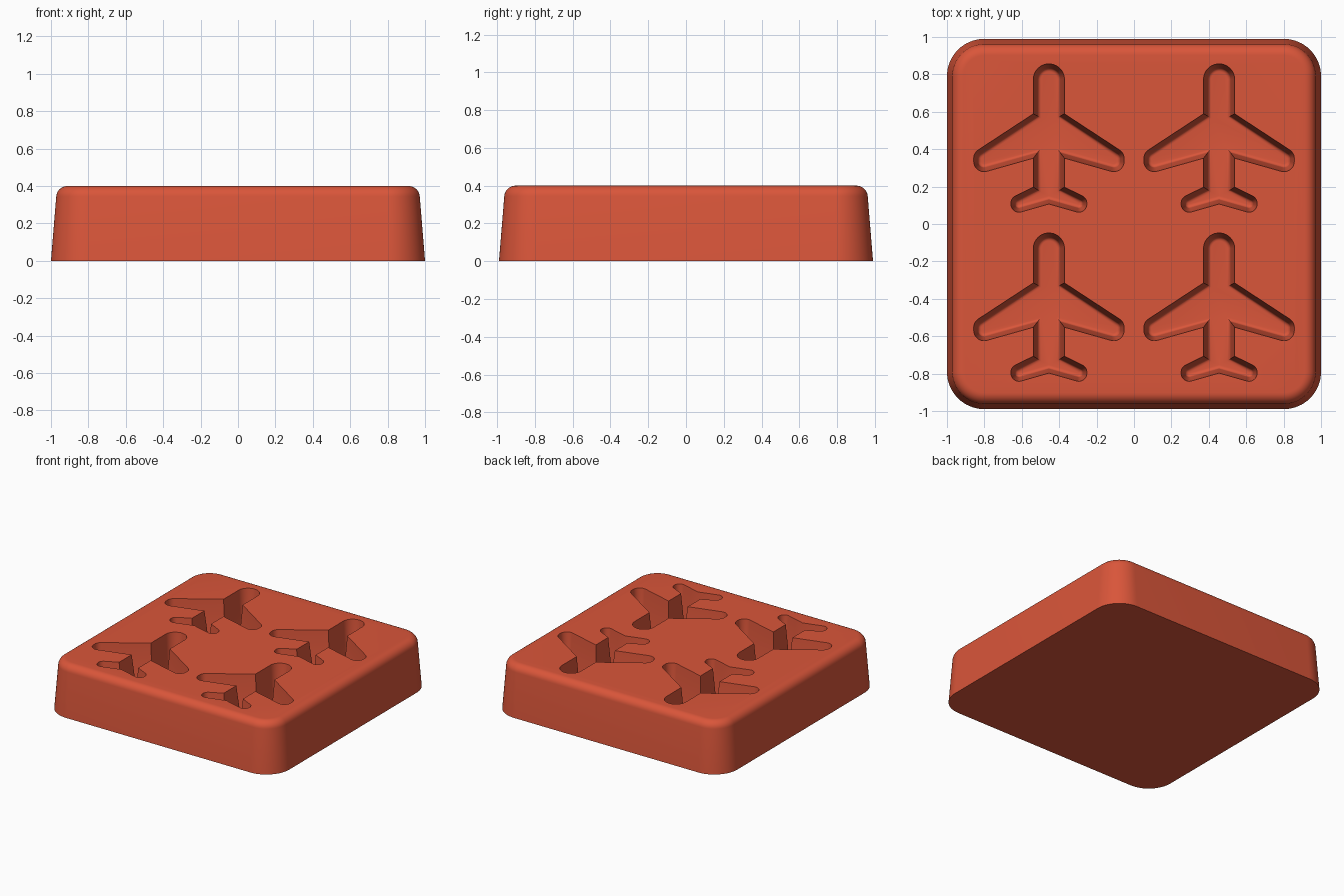
import bpy, bmesh, math
from mathutils import Vector

if "Cube" in bpy.data.objects:
    bpy.data.objects.remove(bpy.data.objects["Cube"], do_unlink=True)

red = bpy.data.materials.new("brick red")
red.use_nodes = True
colour = (0.70, 0.092, 0.042, 1)
red.diffuse_color = colour
red.node_tree.nodes["Principled BSDF"].inputs["Base Color"].default_value = colour


def rounded_outline(corners, inset, steps):
    """Inset a clockwise outline of (x, y, radius) corners and round them."""
    pts = [Vector(c[:2]) for c in corners]
    out = []
    for i, p in enumerate(pts):
        d1 = (p - pts[i - 1]).normalized()
        d2 = (pts[(i + 1) % len(pts)] - p).normalized()
        n1, n2 = Vector((d1.y, -d1.x)), Vector((d2.y, -d2.x))
        miter = (n1 + n2) / (1 + n1.dot(n2))
        convex = d1.x * d2.y - d1.y * d2.x < 0
        if not convex:                       # inner corners stay crisp
            out.append(p + miter * inset)
            continue
        radius = max(corners[i][2] - inset, 0.002)
        centre = p + miter * (inset + radius)
        a1 = math.atan2(-n1.y, -n1.x)
        turn = n1.angle(n2)
        for k in range(steps + 1):
            a = a1 - turn * k / steps
            out.append(centre + radius * Vector((math.cos(a), math.sin(a))))
    return out


def add_stack(bm, corners, levels, steps, offset=(0, 0)):
    """Skin a closed solid through outlines given as (inset, z) levels."""
    rings = [[bm.verts.new((p.x + offset[0], p.y + offset[1], z))
              for p in rounded_outline(corners, inset, steps)]
             for inset, z in levels]
    for a, b in zip(rings, rings[1:]):
        for i in range(len(a)):
            bm.faces.new((a[i - 1], a[i], b[i], b[i - 1]))
    bm.faces.new(rings[0])
    bm.faces.new(rings[-1])


def make_object(name, bm):
    bmesh.ops.recalc_face_normals(bm, faces=bm.faces)
    mesh = bpy.data.meshes.new(name)
    bm.to_mesh(mesh)
    bm.free()
    mesh.materials.append(red)
    ob = bpy.data.objects.new(name, mesh)
    bpy.context.collection.objects.link(ob)
    return ob


def fillet(inset, z, radius, draft, steps, up):
    """Quarter-round levels from a drafted wall into a flat face."""
    return [(inset + radius * (1 - math.cos(a)), z + up * radius * math.sin(a))
            for a in (draft + (math.pi / 2 - draft) * k / steps
                      for k in range(steps + 1))]


# Block: tapered slab with rounded corners and a soft top edge
X, Y, R, H = 1.0, 0.99, 0.2, 0.4
slab = [(-X, Y, R), (X, Y, R), (X, -Y, R), (-X, -Y, R)]
edge = 0.06
bm = bmesh.new()
add_stack(bm, slab, [(0, 0)] + fillet(0.028, H - edge, edge, 0.08, 8, 1), 16)
block = make_object("mould_block", bm)

# Aeroplane pockets: half outline from nose to tail, then mirrored
half = [(0.083, 0.404, 0.0825),    # nose
        (0.083, 0.137, 0),         # wing root, leading edge
        (0.402, -0.072, 0.055),    # wing tip
        (0.402, -0.190, 0.055),
        (0.083, -0.100, 0),        # wing root, trailing edge
        (0.083, -0.255, 0),        # tail root
        (0.203, -0.314, 0.043),    # tail tip
        (0.203, -0.403, 0.043)]
plane = half + [(0, -0.345, 0)] + [(-x, y, r) for x, y, r in reversed(half)]

floor, soft, draft = 0.1, 0.02, 0.022
slope = draft / (H - floor - soft)
levels = [(-0.05 * slope, H + 0.05), (0, H)]
levels += fillet(draft, floor + soft, soft, math.atan(slope), 5, -1)
bm = bmesh.new()
for sx in (-1, 1):
    for sy in (-1, 1):
        add_stack(bm, plane, levels, 10, (sx * 0.455, sy * 0.452))
cutter = make_object("pocket_cutter", bm)
cutter.hide_render = True

# Cut the pockets and discard the cutter
cut = block.modifiers.new("pockets", "BOOLEAN")
cut.operation = "DIFFERENCE"
cut.solver = "EXACT"
cut.object = cutter
for ob in bpy.context.selected_objects:
    ob.select_set(False)
bpy.context.view_layer.objects.active = block
block.select_set(True)
bpy.ops.object.modifier_apply(modifier=cut.name)
bpy.data.objects.remove(cutter, do_unlink=True)
bpy.ops.object.shade_smooth_by_angle(angle=math.radians(35))
